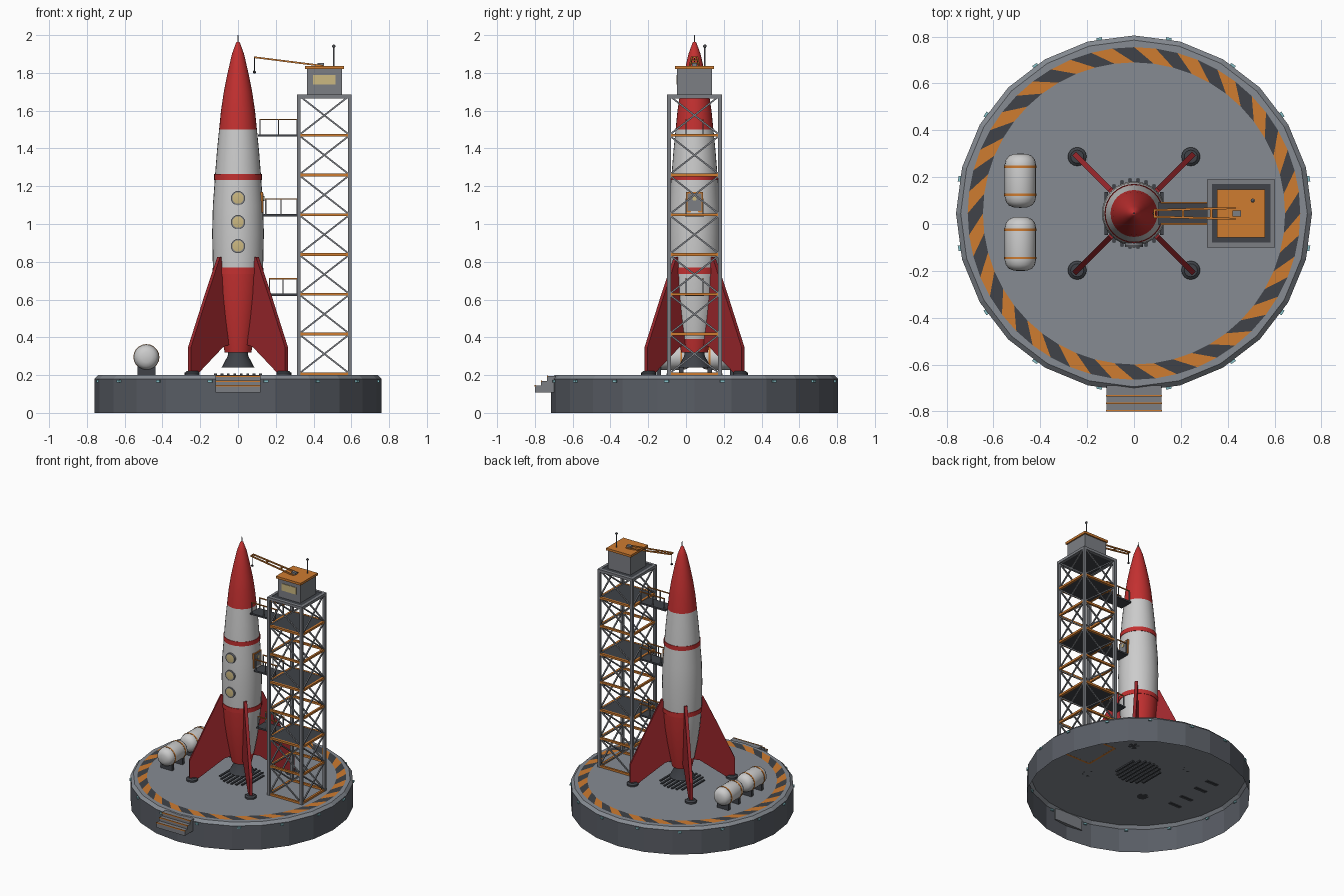
import bpy, bmesh, math
from mathutils import Vector, Matrix

if "Cube" in bpy.data.objects:
    bpy.data.objects.remove(bpy.data.objects["Cube"])

CY = 0.045           # rocket, pad and tower share this y axis
TX, TH = 0.457, 0.135  # tower centre x and half width
LEVELS = [0.207 + 0.2105 * i for i in range(8)]


def mat(name, r, g, b):
    m = bpy.data.materials.new(name)
    m.diffuse_color = (r, g, b, 1)
    m.use_nodes = True
    m.node_tree.nodes["Principled BSDF"].inputs["Base Color"].default_value = m.diffuse_color
    return m


RED = mat("red", 0.55, 0.03, 0.03)
DARKRED = mat("dark_red", 0.33, 0.02, 0.025)
WHITE = mat("white", 0.62, 0.62, 0.62)
ORANGE = mat("orange", 0.62, 0.2, 0.03)
DARK = mat("dark", 0.05, 0.055, 0.065)
STEEL = mat("steel", 0.2, 0.21, 0.23)
PAD = mat("pad", 0.24, 0.26, 0.29)
WALL = mat("wall", 0.1, 0.11, 0.13)
GLASS = mat("glass", 0.6, 0.48, 0.22)
LAMP = mat("lamp", 0.25, 0.55, 0.6)


def finish(name, bm, mats, smooth=False):
    me = bpy.data.meshes.new(name)
    bmesh.ops.recalc_face_normals(bm, faces=bm.faces)
    bm.to_mesh(me)
    bm.free()
    ob = bpy.data.objects.new(name, me)
    bpy.context.collection.objects.link(ob)
    for m in mats if isinstance(mats, list) else [mats]:
        me.materials.append(m)
    if smooth:
        bpy.context.view_layer.objects.active = ob
        ob.select_set(True)
        bpy.ops.object.shade_smooth_by_angle(angle=math.radians(35))
        ob.select_set(False)
    return ob


def add_box(bm, lo, hi):
    lo, hi = Vector(lo), Vector(hi)
    bmesh.ops.create_cube(bm, size=1, matrix=Matrix.Translation((lo + hi) / 2) @ Matrix.Diagonal((*(hi - lo), 1)))


def add_bar(bm, p, q, w):
    p, q = Vector(p), Vector(q)
    rot = (q - p).to_track_quat('Z', 'Y').to_matrix().to_4x4()
    bmesh.ops.create_cube(bm, size=1, matrix=Matrix.Translation((p + q) / 2) @ rot
                          @ Matrix.Diagonal((w, w, (q - p).length, 1)))


def boxes(name, m, *pairs):
    bm = bmesh.new()
    for lo, hi in pairs:
        add_box(bm, lo, hi)
    return finish(name, bm, m)


def bars(name, m, w, segs):
    bm = bmesh.new()
    for p, q in segs:
        add_bar(bm, p, q, w)
    return finish(name, bm, m)


def lathe(name, profile, n, mats, loc=(0, CY, 0), rot=None, pick=None, smooth=True):
    bm = bmesh.new()
    rings = [[bm.verts.new((r * math.cos(math.tau * i / n), r * math.sin(math.tau * i / n), z))
              for i in range(n)] for r, z in profile]
    for a, b in zip(rings, rings[1:]):
        for i in range(n):
            f = bm.faces.new((a[i], a[(i + 1) % n], b[(i + 1) % n], b[i]))
            if pick:
                f.material_index = pick(f.calc_center_median())
    bmesh.ops.remove_doubles(bm, verts=bm.verts, dist=1e-5)
    bm.transform(Matrix.Translation(loc) @ (rot or Matrix()))
    return finish(name, bm, mats, smooth)


# Launch pad, open underneath
lathe("launch_pad", [(0.76, 0), (0.76, 0.18), (0.74, 0.2), (0, 0.2)], 24, [WALL, PAD],
      pick=lambda c: int(c.z > 0.185), smooth=False)

# Skewed hazard stripes
bm = bmesh.new()
N, SKEW = 48, 0.13
for i in range(N):
    a, b = math.tau * i / N, math.tau * (i + 1) / N
    f = bm.faces.new([bm.verts.new((r * math.cos(t), CY + r * math.sin(t), 0.203)) for r, t in
                      ((0.645, a), (0.71, a + SKEW), (0.71, b + SKEW), (0.645, b))])
    f.material_index = i % 2
finish("hazard_ring", bm, [ORANGE, DARK])

# Rim lamps
bm = bmesh.new()
for i in range(16):
    m = Matrix.Translation((0, CY, 0)) @ Matrix.Rotation(math.tau * (i + 0.5) / 16, 4, 'Z')
    bmesh.ops.create_cube(bm, size=1, matrix=m @ Matrix.Translation((0.755, 0, 0.168))
                          @ Matrix.Diagonal((0.02, 0.024, 0.012, 1)))
finish("rim_lamps", bm, LAMP)

# Entry steps with orange nosings
steps = [(-0.735, 0.195), (-0.767, 0.17), (-0.8, 0.145)]
boxes("entry_steps", STEEL, *[((-0.118, y, 0.107), (0.118, -0.69, z)) for y, z in steps])
boxes("step_nosings", ORANGE, *[((-0.119, y - 0.001, z - 0.006), (0.119, y + 0.005, z + 0.002)) for y, z in steps])

# Flame grate: parallel bars filling a circle
boxes("flame_grate", DARK, *[((x - 0.007, CY - h, 0.19), (x + 0.007, CY + h, 0.208))
                             for x in [-0.119 + 0.034 * i for i in range(8)]
                             for h in [math.sqrt(0.15 ** 2 - x * x)]])


# Rocket hull: colours chosen by height and quadrant
def hull_colour(c):
    if c.z > 1.5 or c.z < 0.39 or 0.735 < c.z < 0.77 or 1.235 < c.z < 1.265:
        return 0
    return int(not (c.z < 0.735 and abs(c.y) > abs(c.x)))


lathe("rocket_hull", [(0, 0.32), (0.07, 0.32), (0.085, 0.39), (0.105, 0.5), (0.122, 0.62), (0.131, 0.735),
                      (0.133, 0.77), (0.137, 0.95), (0.133, 1.1), (0.123, 1.235), (0.121, 1.265),
                      (0.112, 1.38), (0.1, 1.5), (0.09, 1.6), (0.075, 1.7), (0.055, 1.8), (0.032, 1.9),
                      (0.01, 1.96), (0, 1.968)], 32, [RED, WHITE], pick=hull_colour)
for name, z, r in (("upper_band", 1.25, 0.123), ("lower_band", 0.752, 0.133)):
    lathe(name, [(r, z - 0.016), (r + 0.003, z - 0.016), (r + 0.003, z + 0.016), (r, z + 0.016)], 32, RED)
lathe("nozzle", [(0.05, 0.33), (0.055, 0.3), (0.087, 0.24), (0.078, 0.24), (0.045, 0.31), (0, 0.31)], 24, DARK)
lathe("nose_spike", [(0.004, 1.95), (0.003, 2.0), (0, 2.0)], 8, STEEL)

# Four diagonal fins with foot pads
for i in range(4):
    ang = math.radians(45 + 90 * i)
    turn = Matrix.Translation((0, CY, 0)) @ Matrix.Rotation(ang, 4, 'Z')
    bm = bmesh.new()
    f = bm.faces.new([bm.verts.new((r, -0.011, z)) for r, z in
                      ((0.08, 0.36), (0.12, 0.35), (0.30, 0.215), (0.362, 0.215), (0.362, 0.35),
                       (0.25, 0.6), (0.145, 0.825), (0.115, 0.825))])
    ext = bmesh.ops.extrude_face_region(bm, geom=[f])
    bmesh.ops.translate(bm, vec=(0, 0.022, 0), verts=[v for v in ext["geom"] if isinstance(v, bmesh.types.BMVert)])
    bm.transform(turn)
    finish(f"fin_{i}", bm, DARKRED)
    lathe(f"foot_pad_{i}", [(0, 0.2), (0.04, 0.2), (0.04, 0.212), (0.028, 0.222), (0, 0.222)], 16, DARK,
          loc=turn @ Vector((0.343, 0, 0)))

# Front portholes
for i, (z, r) in enumerate(((1.137, 0.131), (1.01, 0.135), (0.883, 0.136))):
    face = Matrix.Rotation(math.pi / 2, 4, 'X')
    lathe(f"porthole_rim_{i}", [(0.03, -0.02), (0.038, -0.02), (0.038, 0.008), (0.03, 0.008)], 20, STEEL,
          loc=(0, CY - r, z), rot=face)
    lathe(f"porthole_glass_{i}", [(0.034, -0.02), (0.034, 0.005), (0, 0.009)], 20, GLASS, loc=(0, CY - r, z), rot=face)

# Crew hatch facing the tower
boxes("hatch_frame", ORANGE, ((0.1, CY - 0.045, 1.06), (0.132, CY + 0.045, 1.17)))
boxes("hatch_door", STEEL, ((0.11, CY - 0.036, 1.069), (0.136, CY + 0.036, 1.161)))
lathe("hatch_window", [(0.012, 0), (0.012, 0.139), (0, 0.139)], 12, GLASS, loc=(0, CY, 1.135),
      rot=Matrix.Rotation(math.pi / 2, 4, 'Y'))

# Service tower: posts, rings, cross braces, decks
corners = [(TX + sx * TH, CY + sy * TH) for sx, sy in ((-1, -1), (1, -1), (1, 1), (-1, 1))]
sides = list(zip(corners, corners[1:] + corners[:1]))
bars("tower_posts", STEEL, 0.02, [((x, y, 0.2), (x, y, 1.685)) for x, y in corners])
bars("tower_rings", ORANGE, 0.015, [((*a, z), (*b, z)) for z in LEVELS[:7] for a, b in sides])
bars("tower_top_ring", STEEL, 0.02, [((*a, 1.675), (*b, 1.675)) for a, b in sides])
bars("tower_braces", STEEL, 0.009, [s for z0, z1 in zip(LEVELS, LEVELS[1:]) for a, b in sides
                                    for s in (((*a, z0), (*b, z1)), ((*b, z0), (*a, z1)))])
boxes("tower_decks", DARK, *[((TX - TH, CY - TH, z - 0.006), (TX + TH, CY + TH, z + 0.006))
                             for z in (LEVELS[2], LEVELS[4], LEVELS[6], 1.676)])

# Access walkways with railings
for i, (z, x0) in enumerate(((LEVELS[2], 0.155), (LEVELS[4], 0.135), (LEVELS[6], 0.105))):
    x1, ys = TX - TH, (CY - 0.045, CY + 0.045)
    boxes(f"walkway_{i}", DARK, ((x0, CY - 0.05, z - 0.008), (x1, CY + 0.05, z + 0.004)))
    bars(f"walkway_posts_{i}", STEEL, 0.006, [((x, y, z), (x, y, z + 0.083)) for y in ys
                                              for x in (x0 + 0.012, (x0 + x1) / 2, x1 - 0.01)])
    bars(f"walkway_rails_{i}", ORANGE, 0.007, [((x0 + 0.009, y, z + 0.083), (x1, y, z + 0.083)) for y in ys])

# Control cabin and roof
boxes("cabin", STEEL, ((0.365, CY - 0.092, 1.682), (0.55, CY + 0.092, 1.822)))
boxes("cabin_window", GLASS, ((0.397, CY - 0.096, 1.738), (0.517, CY - 0.08, 1.79)))
boxes("cabin_roof", ORANGE, ((0.355, CY - 0.102, 1.82), (0.56, CY + 0.102, 1.837)))
lathe("cabin_antenna", [(0.004, 1.83), (0.004, 1.932), (0.009, 1.938), (0.009, 1.945), (0.004, 1.95), (0, 1.95)],
      8, STEEL, loc=(0.507, 0.1, 0))

# Crane arm with hook line
boxes("crane_mount", STEEL, ((0.42, CY - 0.012, 1.835), (0.456, CY + 0.012, 1.852)))
bars("crane_arm", ORANGE, 0.009, [((0.085, CY + s * 0.014, 1.883), (0.45, CY + s * 0.024, 1.837)) for s in (-1, 1)]
     + [((x, CY - 0.018, z), (x, CY + 0.018, z)) for x, z in ((0.088, 1.883), (0.21, 1.867), (0.33, 1.852))])
lathe("crane_hook", [(0.003, 1.882), (0.003, 1.812), (0.008, 1.807), (0.008, 1.8), (0, 1.795)], 8, DARK,
      loc=(0.087, CY, 0))

# Fuel tanks lying along y on saddles
along_y = Matrix.Rotation(-math.pi / 2, 4, 'X')
half = [(0.067, 0.07), (0.062, 0.09), (0.049, 0.106), (0.028, 0.114), (0, 0.116)]
for i, y in enumerate((0.185, -0.085)):
    lathe(f"fuel_tank_{i}", [(r, -z) for r, z in half[::-1]] + half, 20, WHITE, loc=(-0.485, y, 0.295), rot=along_y)
    for s in (-1, 1):
        c = s * 0.06
        lathe(f"tank_band_{i}_{s + 1}", [(0.066, c - 0.005), (0.069, c - 0.005), (0.069, c + 0.005), (0.066, c + 0.005)],
              20, ORANGE, loc=(-0.485, y, 0.295), rot=along_y)
    boxes(f"tank_saddles_{i}", DARK, *[((-0.533, y + c - 0.012, 0.195), (-0.437, y + c + 0.012, 0.255))
                                       for c in (-0.06, 0.06)])
